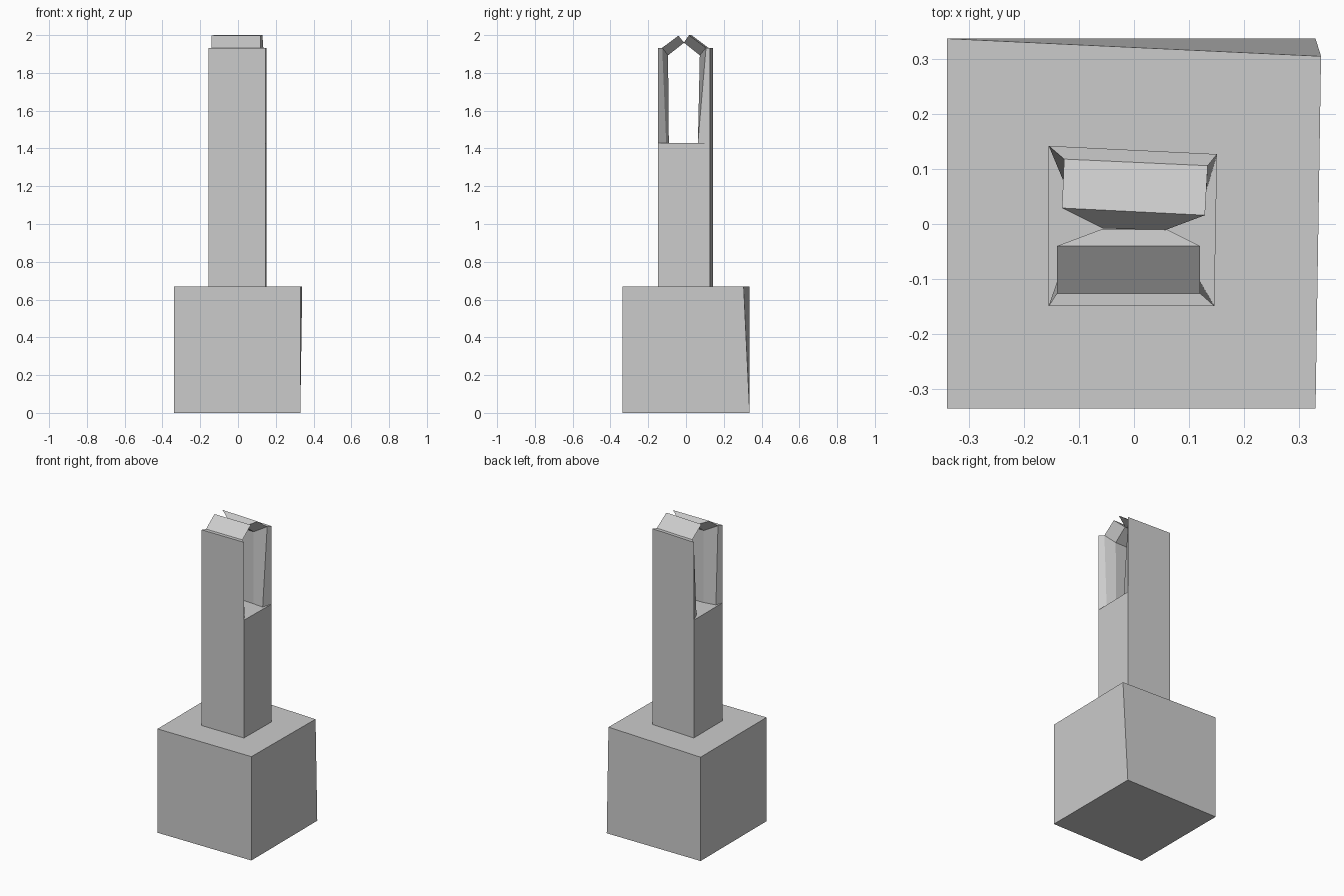
import bpy, bmesh

if "Cube" in bpy.data.objects:
    bpy.data.objects.remove(bpy.data.objects["Cube"])


def loft(name, rings, cap_start=True, cap_end=True):
    """Skin a list of equal-length closed rings into one object."""
    bm = bmesh.new()
    vs = [[bm.verts.new(p) for p in r] for r in rings]
    n = len(rings[0])
    for a, b in zip(vs, vs[1:]):
        for i in range(n):
            j = (i + 1) % n
            bm.faces.new((a[i], a[j], b[j], b[i]))
    if cap_start:
        bm.faces.new(vs[0][::-1])
    if cap_end:
        bm.faces.new(vs[-1])
    bmesh.ops.recalc_face_normals(bm, faces=bm.faces)
    me = bpy.data.meshes.new(name)
    bm.to_mesh(me)
    bm.free()
    ob = bpy.data.objects.new(name, me)
    bpy.context.collection.objects.link(ob)
    return ob


def at(z, pts):
    return [(x, y, z) for x, y in pts]


# Base block, one top corner pulled in
loft("base_block", [
    at(0, [(-.34, -.335), (.33, -.335), (.33, .337), (-.34, .337)]),
    at(.67, [(-.34, -.335), (.33, -.335), (.34, .305), (-.34, .337)])])

# Square column
column = [(-.155, -.149), (.146, -.149), (.151, .127), (-.155, .142)]
loft("column", [at(.67, column), at(1.43, column)], cap_start=False)


def prong(name, outer, mid_low, in_low, mid_top, in_top, tip_top, tip_in):
    """Upright prong with a bevelled inner side and an inward-leaning tip.
    Every argument is a (left, right) pair of points."""
    def ring(o, m, i):
        return [o[0], o[1], m[1], i[1], i[0], m[0]]
    low = [(x, y, 1.43) for x, y in outer]
    top = [(x, y, 1.933) for x, y in outer]
    body = loft(name + "_prong", [ring(low, mid_low, in_low),
                                  ring(top, mid_top, in_top)],
                cap_start=False, cap_end=False)
    # ledge on top of the prong
    bm = bmesh.new()
    bm.from_mesh(body.data)
    v = [bm.verts.new(p) for p in (top[0], top[1], mid_top[1], mid_top[0])]
    bm.faces.new(v)
    bmesh.ops.remove_doubles(bm, verts=bm.verts, dist=1e-5)
    bmesh.ops.recalc_face_normals(bm, faces=bm.faces)
    bm.to_mesh(body.data)
    bm.free()

    def quad(m, i):
        return [m[0], m[1], i[1], i[0]]
    loft(name + "_tip", [quad(mid_top, in_top), quad(tip_top, tip_in)],
         cap_start=False)


def pair(xl, xr, yl, yr, z):
    return [(xl, yl, z), (xr, yr, z)]


# Two prongs leaning towards each other
prong("front", column[:2],
      pair(-.14, .12, -.105, -.105, 1.43), pair(-.06, .06, -.091, -.091, 1.43),
      pair(-.14, .12, -.126, -.126, 1.933), pair(-.06, .06, -.095, -.095, 1.893),
      pair(-.14, .12, -.04, -.04, 1.997), pair(-.06, .06, -.01, -.01, 1.96))
prong("back", [column[3], column[2]],
      pair(-.127, .132, .075, .063, 1.43), pair(-.06, .06, .077, .07, 1.43),
      pair(-.127, .134, .118, .106, 1.933), pair(-.06, .06, .08, .073, 1.893),
      pair(-.131, .129, .029, .016, 2.0), pair(-.057, .057, -.008, -.011, 1.96))
